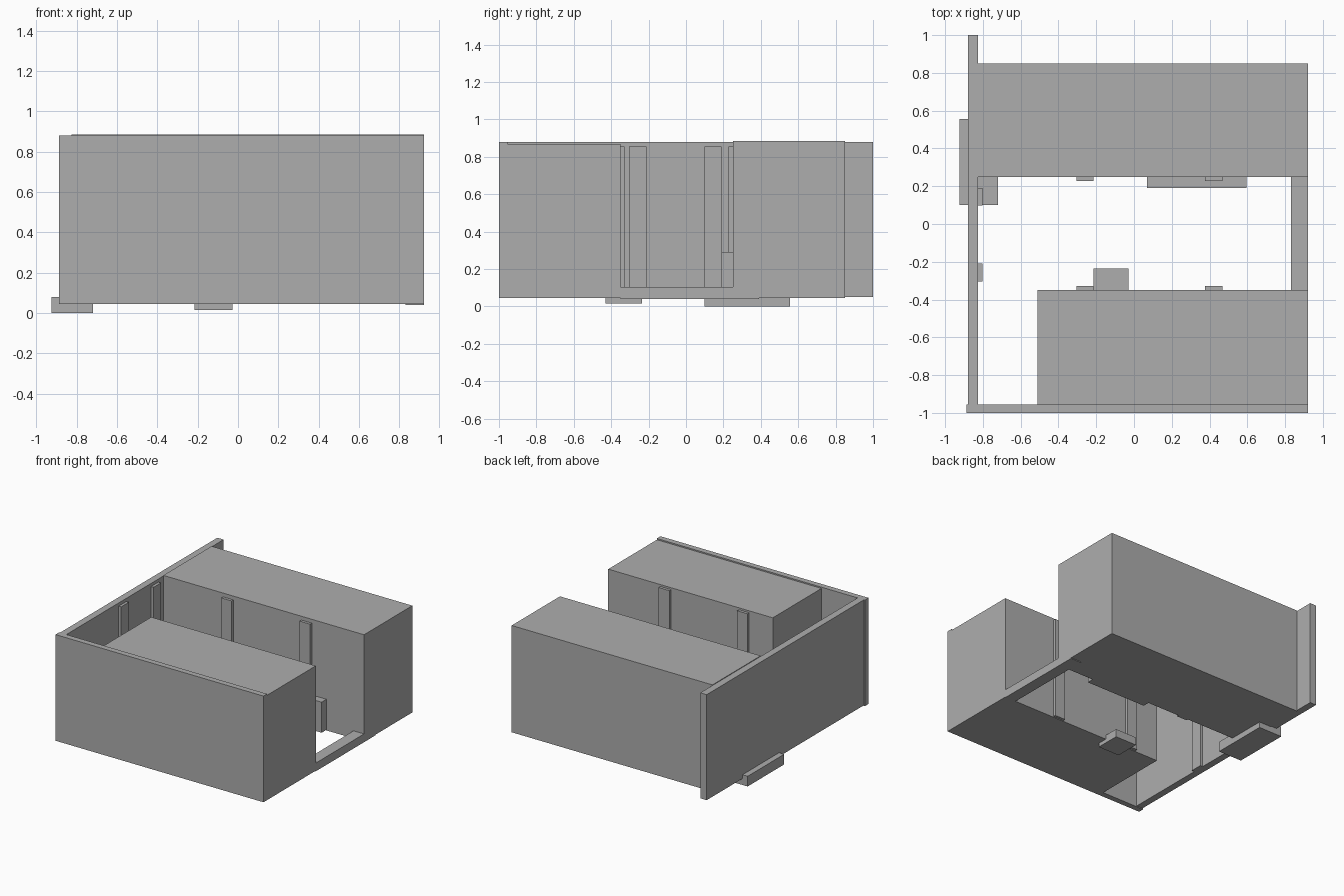
import bpy
from mathutils import Vector

cube = bpy.data.objects.get("Cube")
if cube:
    bpy.data.objects.remove(cube, do_unlink=True)

# Single plain grey material
GREY = (0.42, 0.42, 0.42, 1.0)
grey = bpy.data.materials.new("plain grey")
grey.use_nodes = True
grey.diffuse_color = GREY
grey.node_tree.nodes["Principled BSDF"].inputs["Base Color"].default_value = GREY


def box(name, x, y, z):
    """Axis-aligned box given its (min, max) range on each axis."""
    low, high = (Vector(corner) for corner in zip(x, y, z))
    bpy.ops.mesh.primitive_cube_add(size=1)
    obj = bpy.context.object
    obj.name = name
    for v in obj.data.vertices:
        v.co = [l + (c + 0.5) * (h - l) for c, l, h in zip(v.co, low, high)]
    obj.data.materials.append(grey)
    return obj


BASE = 0.045
RIGHT_EDGE = 0.922

# Outer walls
box("side_wall", (-0.88, -0.825), (-0.998, 1.0), (0.05, 0.88))
box("front_wall", (-0.888, RIGHT_EDGE), (-1.0, -0.955), (BASE, 0.88))

# Two large room blocks
box("back_block", (-0.825, RIGHT_EDGE), (0.25, 0.85), (BASE, 0.885))
box("front_block", (-0.51, RIGHT_EDGE), (-0.955, -0.35), (BASE, 0.87))

# Low sill across the open side
box("sill", (0.83, RIGHT_EDGE), (-0.35, 0.39), (0.04, 0.105))

# Thin pilasters facing the courtyard
PILASTER_Z = (0.05, 0.855)
for i, x in enumerate(((-0.305, -0.215), (0.375, 0.468))):
    box(f"back_pilaster_{i + 1}", x, (0.228, 0.25), PILASTER_Z)
    box(f"front_pilaster_{i + 1}", x, (-0.35, -0.328), PILASTER_Z)
for i, y in enumerate(((-0.305, -0.21), (0.098, 0.19))):
    box(f"side_pilaster_{i + 1}", (-0.825, -0.803), y, PILASTER_Z)

# Low bench and door steps
box("bench", (0.068, 0.595), (0.19, 0.25), (0.05, 0.29))
box("side_step", (-0.925, -0.72), (0.1, 0.555), (0.0, 0.08))
box("front_block_step", (-0.215, -0.028), (-0.43, -0.235), (0.015, 0.078))
